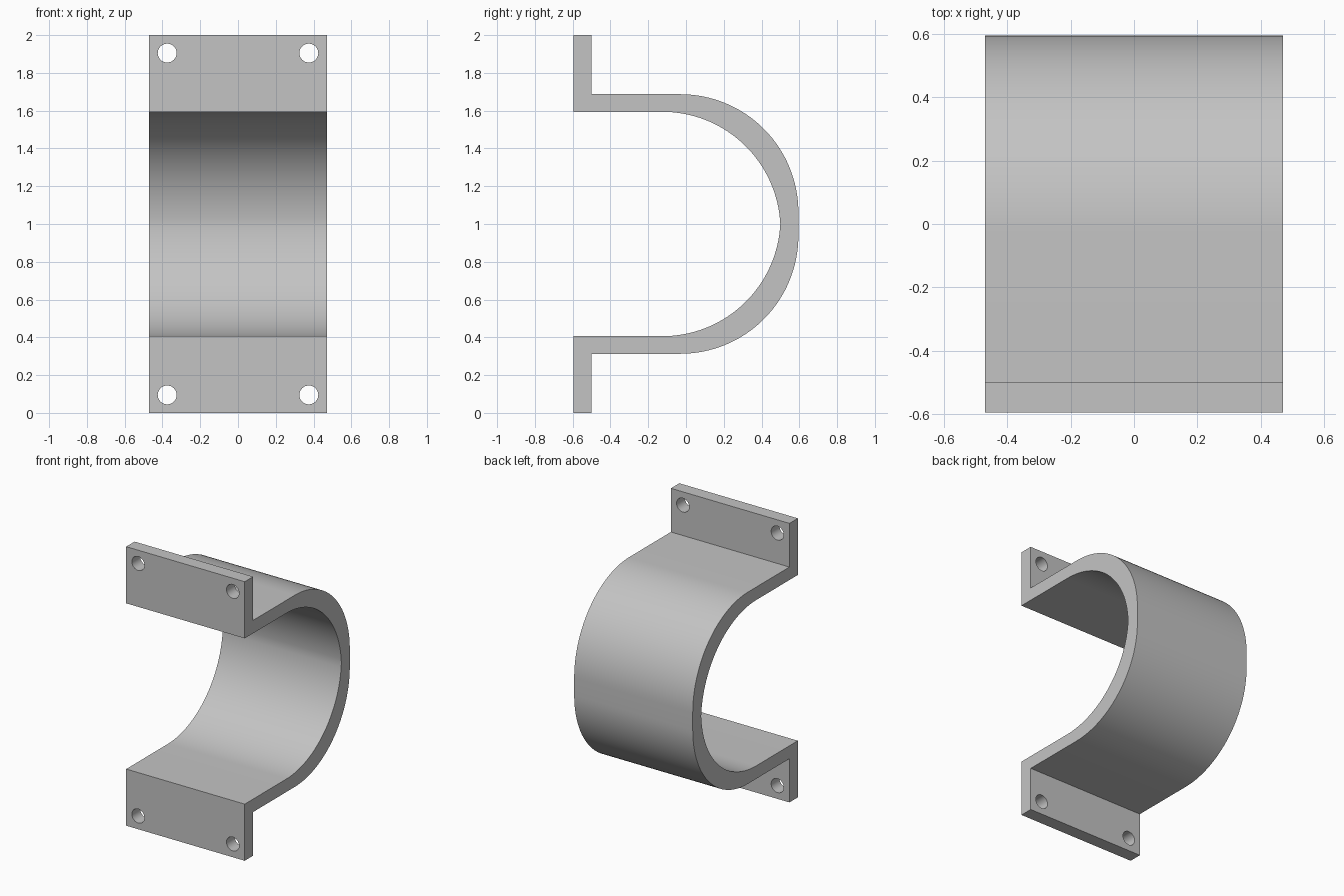
import bpy, bmesh, math
from mathutils import Vector

cube = bpy.data.objects.get("Cube")
if cube:
    bpy.data.objects.remove(cube)

HALF_WIDTH = 0.47
FRONT, BACK, WALL = -0.595, 0.595, 0.095
OUTER_TOP, INNER_TOP = 1.687, 1.594
BEND = 0.625
STEPS = 32

grey = bpy.data.materials.new("plain grey")
grey.use_nodes = True
colour = (0.55, 0.55, 0.55, 1)
grey.diffuse_color = colour
grey.node_tree.nodes["Principled BSDF"].inputs["Base Color"].default_value = colour


def arc(cy, cz, end):
    """Points of a bend from its top down to the end angle, as (y, z)."""
    start = math.pi / 2
    angles = [start + (end - start) * i / STEPS for i in range(STEPS + 1)]
    return [(cy + BEND * math.cos(a), cz + BEND * math.sin(a)) for a in angles]


def flipped(points):
    """The same points on the lower half, in the same order."""
    return [(y, 2 - z) for y, z in points]


# Upper half of the side profile: outer flange and bend, then inner channel
outer = [(FRONT, 2), (FRONT + WALL, 2), (FRONT + WALL, OUTER_TOP)]
outer += arc(BACK - BEND, OUTER_TOP - BEND, 0)
inner_z = INNER_TOP - BEND
inner = [(FRONT, INNER_TOP)]
inner += arc(-0.125, inner_z, math.asin((1 - inner_z) / BEND))

# Closed loop: down the outside, back up the inside
profile = outer + flipped(outer[::-1]) + flipped(inner) + inner[-2::-1]

# Strap body, extruded across the width
bm = bmesh.new()
face = bm.faces.new([bm.verts.new((-HALF_WIDTH, y, z)) for y, z in profile])
sweep = bmesh.ops.extrude_face_region(bm, geom=[face])
moved = [v for v in sweep["geom"] if isinstance(v, bmesh.types.BMVert)]
bmesh.ops.translate(bm, verts=moved, vec=Vector((2 * HALF_WIDTH, 0, 0)))
bmesh.ops.recalc_face_normals(bm, faces=bm.faces)
mesh = bpy.data.meshes.new("clamp_strap")
bm.to_mesh(mesh)
bm.free()
mesh.materials.append(grey)
strap = bpy.data.objects.new("clamp_strap", mesh)
bpy.context.collection.objects.link(strap)

# Bolt holes through both flanges
for x in (-0.375, 0.375):
    for z in (0.095, 1.905):
        bpy.ops.mesh.primitive_cylinder_add(
            vertices=32, radius=0.05, depth=0.3,
            location=(x, FRONT + WALL / 2, z), rotation=(math.pi / 2, 0, 0))
        cutter = bpy.context.object
        cutter.name = "bolt_hole_cutter"
        cutter.data.materials.append(grey)
        cutter.hide_render = True
        cut = strap.modifiers.new("bolt_hole", 'BOOLEAN')
        cut.operation = 'DIFFERENCE'
        cut.solver = 'EXACT'
        cut.object = cutter
        bpy.ops.object.select_all(action='DESELECT')
        strap.select_set(True)
        bpy.context.view_layer.objects.active = strap
        bpy.context.view_layer.update()
        bpy.ops.object.modifier_apply(modifier=cut.name)
        bpy.data.objects.remove(cutter)

# Smooth bends with sharp corners
bpy.ops.object.shade_smooth_by_angle(angle=math.radians(20))
